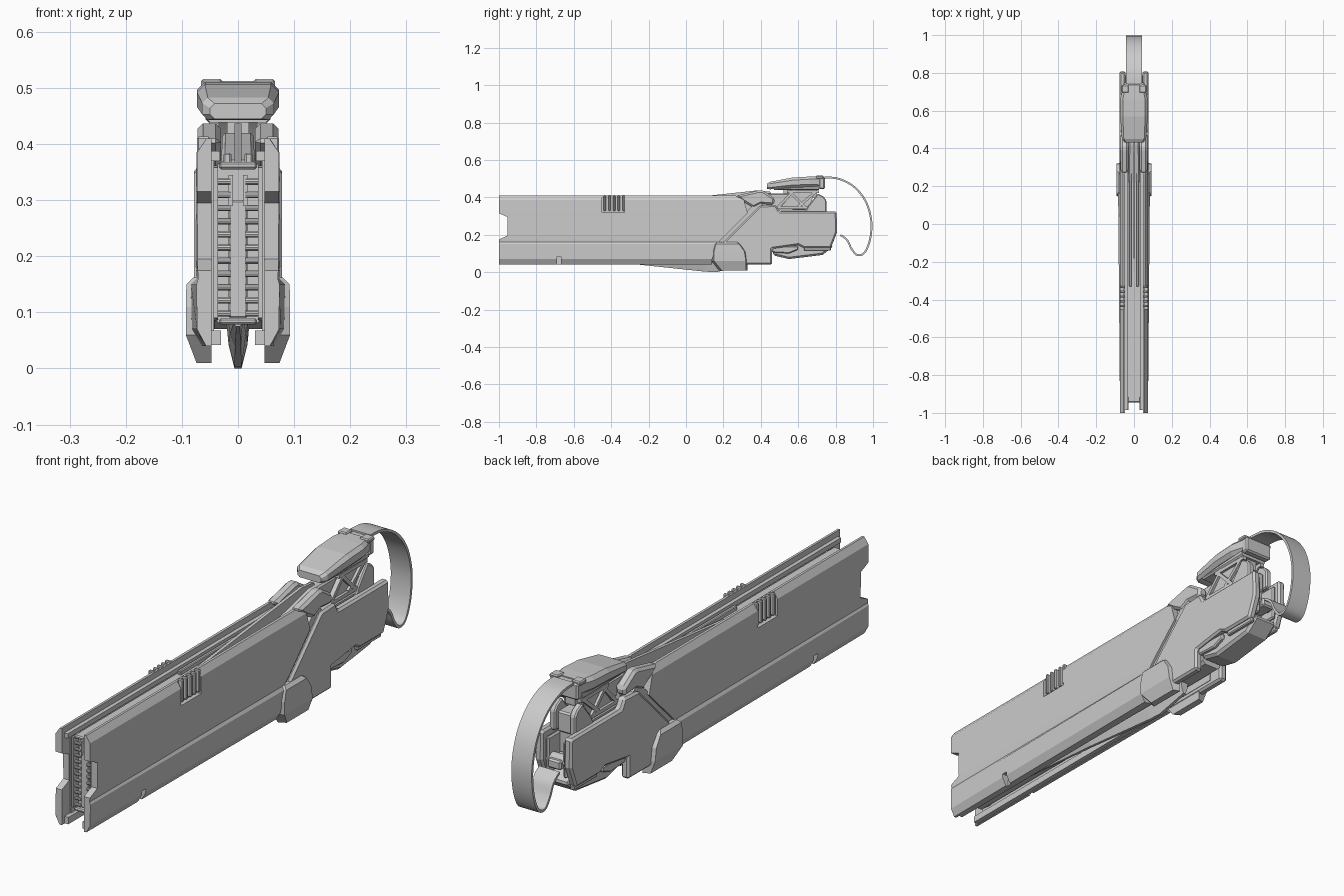
import bpy, bmesh, math
from mathutils import Vector

if "Cube" in bpy.data.objects:
    bpy.data.objects.remove(bpy.data.objects["Cube"])


def finish(name, bm, mirror=False, bevel=0, smooth=False):
    bmesh.ops.recalc_face_normals(bm, faces=bm.faces[:])
    me = bpy.data.meshes.new(name)
    bm.to_mesh(me)
    bm.free()
    ob = bpy.data.objects.new(name, me)
    bpy.context.collection.objects.link(ob)
    if bevel:
        b = ob.modifiers.new("bevel", 'BEVEL')
        b.width, b.segments, b.limit_method = bevel, 1, 'ANGLE'
        b.angle_limit = math.radians(35)
    if mirror:
        ob.modifiers.new("mirror", 'MIRROR')
    if smooth:
        for p in me.polygons:
            p.use_smooth = True
    return ob


def loft(name, rings, **kw):
    bm = bmesh.new()
    vs = [[bm.verts.new(p) for p in r] for r in rings]
    n = len(rings[0])
    for a, b in zip(vs, vs[1:]):
        for i in range(n):
            j = (i + 1) % n
            bm.faces.new((a[i], a[j], b[j], b[i]))
    bm.faces.new(vs[0])
    bm.faces.new(vs[-1])
    return finish(name, bm, **kw)


def prism(name, yz, x0, x1, **kw):
    return loft(name, [[(x, y, z) for y, z in yz] for x in (x0, x1)], **kw)


def box(name, x, y, z, **kw):
    return prism(name, [(y[0], z[0]), (y[1], z[0]), (y[1], z[1]), (y[0], z[1])], x[0], x[1], **kw)


def bar(name, a, b, t, x0, x1, **kw):
    a, b = Vector(a), Vector(b)
    d = (b - a).normalized() * t / 2
    n = Vector((-d.y, d.x))
    return prism(name, [a + n, a - n, b - n, b + n], x0, x1, **kw)


def octagon(y, w, z0, z1, c):
    return [(-w + c, y, z0), (w - c, y, z0), (w, y, z0 + c), (w, y, z1 - c),
            (w - c, y, z1), (-w + c, y, z1), (-w, y, z1 - c), (-w, y, z0 + c)]


def rod(name, x0, x1, y, z, r, n=10, **kw):
    pts = [(y + r * math.cos(2 * math.pi * i / n), z + r * math.sin(2 * math.pi * i / n)) for i in range(n)]
    return prism(name, pts, x0, x1, **kw)


# Long front side plates: rows of (z, x at front, x at rear, y front, y rear)
rows = [(.04, .057, .064, -1, .14), (.07, .073, .082, -1, .14), (.15, .074, .084, -1, .165),
        (.16, .071, .074, -1, .175), (.175, .072, .075, -1, .19), (.195, .072, .076, -.955, .21),
        (.295, .073, .075, -.955, .31), (.315, .073, .075, -1, .33), (.385, .073, .074, -1, .31),
        (.41, .056, .058, -1, .265)]
plate = loft("side_plate", [[(xs, y0, z), (xe, y1, z), (.047, y1, z), (.047, y0, z)]
                            for z, xs, xe, y0, y1 in rows])
cutters = [box("vent_cutter", (.056, .1), (-.45, -.33), (.32, .45)),
           box("notch_cutter", (.04, .1), (-.69, -.667), (.0, .085))]
for c in cutters:
    m = plate.modifiers.new("cut", 'BOOLEAN')
    m.operation, m.object, m.solver = 'DIFFERENCE', c, 'EXACT'
    c.hide_render = True
    bpy.context.view_layer.objects.active = plate
    bpy.ops.object.modifier_apply(modifier=m.name)
    bpy.data.objects.remove(c)
plate.modifiers.new("mirror", 'MIRROR')

# Inner flanges of the plates and the vent ribs
box("top_flange", (.032, .05), (-.985, .28), (.37, .388), mirror=True)
box("bottom_flange", (.03, .05), (-.985, .14), (.042, .068), mirror=True)
box("inner_liner", (.043, .049), (-.95, .4), (.06, .38), mirror=True)
for i in range(5):
    y = -.44 + i * .025
    box("vent_rib", (.05, .073), (y, y + .012), (.328, .413), mirror=True, bevel=.003)

# Central core with framed, ribbed front
loft("core", [octagon(y, .043, .078, .368, .012) for y in (-.915, .46)])
prism("core_frame_side", [(-.945, .09), (-.9, .085), (-.9, .362), (-.945, .358)], .036, .043, mirror=True)
box("core_frame_top", (-.034, .034), (-.945, -.9), (.355, .368), bevel=.004)
box("core_frame_bottom", (-.034, .034), (-.945, -.9), (.078, .09), bevel=.004)
box("core_spine", (-.017, .017), (-.93, -.9), (.09, .30), bevel=.003)
box("core_spine_prong", (.009, .017), (-.935, -.9), (.29, .345), mirror=True)
for i in range(11):
    rod("core_rib", .013, .037, -.932, .098 + i * .0235, .006, mirror=True)

# Top rails, centre fin and rear deck
box("top_rail", (.012, .026), (-.33, .42), (.36, .384), mirror=True, bevel=.003)
prism("centre_fin", [(-.33, .36), (.38, .437), (.45, .43), (.48, .36)], -.006, .006)
loft("rear_deck", [octagon(.22, .03, .35, .372, .006), octagon(.42, .028, .35, .42, .006),
                   octagon(.64, .028, .33, .42, .006)])

# Keel under the core
loft("keel", [[(-w, y, .085), (w, y, .085), (w * .8, y, (.085 + z) / 2), (w * .3, y, z), (-w * .3, y, z),
               (-w * .8, y, (.085 + z) / 2)]
              for y, w, z in ((-.65, .01, .075), (-.25, .018, .04), (.1, .021, .003), (.16, .021, 0), (.3, .018, .03))])

# Rear side plates, with caps bridging the diagonal seam
prism("rear_side_plate", [(.152, .112), (.395, .355), (.48, .36), (.5, .325), (.805, .325), (.808, .215),
                          (.775, .13), (.63, .13), (.60, .145), (.46, .125), (.46, .04), (.152, .04)],
      .045, .078, mirror=True, bevel=.008)
bar("seam_backing", (.14, .11), (.40, .37), .04, .045, .066, mirror=True)
prism("shoulder_cap", [(.265, .408), (.39, .437), (.41, .437), (.475, .395), (.47, .36), (.40, .365), (.36, .345),
                       (.31, .375)], .03, .072, mirror=True, bevel=.01)

# Flared lower pods
loft("lower_pod", [[(xi, y0, z), (xo, y0 + .015, z), (xo, y1 - .01, z), (xi, y1, z)]
                   for z, xi, xo, y0, y1 in ((.01, .047, .074, .175, .33), (.06, .047, .093, .135, .33),
                                             (.11, .06, .093, .135, .322), (.15, .06, .092, .145, .295),
                                             (.162, .065, .08, .155, .28))], mirror=True)

# Rear inner body, hinge and grip block
box("rear_body", (-.047, .047), (.4, .72), (.15, .335), bevel=.008)
box("rear_cheek", (.03, .046), (.68, .79), (.16, .30), mirror=True, bevel=.006)
rod("rear_hinge", -.046, .046, .765, .215, .022, 16)
box("strap_anchor", (-.028, .028), (.72, .80), (.19, .225), bevel=.006)
prism("grip_block", [(.465, .135), (.465, .09), (.55, .07), (.73, .092), (.79, .14), (.74, .165), (.5, .165)],
      -.052, .052, bevel=.01)
prism("grip_side_pad", [(.46, .105), (.55, .10), (.6, .12), (.6, .14), (.46, .14)], .045, .066, mirror=True, bevel=.005)
box("grip_ledge", (.05, .067), (.63, .775), (.115, .135), mirror=True, bevel=.004)

# Truss bracket carrying the head
for a, b in (((.49, .345), (.66, .345)), ((.49, .345), (.58, .44)), ((.55, .435), (.64, .345)),
             ((.60, .35), (.70, .435)), ((.54, .43), (.71, .43))):
    bar("truss_bar", a, b, .014, .034, .052, mirror=True)
prism("truss_web", [(.50, .34), (.58, .435), (.69, .435), (.66, .34)], .034, .042, mirror=True)
prism("rear_upright", [(.63, .31), (.65, .35), (.705, .42), (.735, .405), (.75, .385), (.75, .31)],
      .03, .056, mirror=True, bevel=.005)
box("upright_bridge", (-.035, .035), (.66, .73), (.30, .38), bevel=.006)
box("head_post", (-.02, .02), (.52, .70), (.40, .455))

# Head block with faceted front and rear clasp
loft("head", [octagon(.432, .05, .445, .472, .008), octagon(.45, .064, .443, .483, .01),
              octagon(.57, .073, .452, .506, .014), octagon(.66, .073, .455, .511, .014),
              octagon(.715, .06, .455, .511, .012)])
loft("head_underside", [octagon(.47, .055, .438, .462, .006), octagon(.71, .058, .438, .462, .006)])
box("head_clasp", (-.06, .06), (.71, .742), (.445, .508), bevel=.006)
box("clasp_pad", (.028, .066), (.695, .735), (.50, .516), mirror=True, bevel=.004)

# Curved rear strap, splined through its side-view path
path = [Vector(p) for p in ((.70, .502), (.74, .507), (.82, .498), (.90, .455), (.96, .38), (.99, .28), (.985, .18),
                            (.955, .105), (.915, .092), (.885, .125), (.862, .17), (.825, .198), (.78, .205))]
curve = []
for i in range(1, len(path) - 2):
    p0, p1, p2, p3 = path[i - 1:i + 3]
    for k in range(6):
        t = k / 6
        curve.append(.5 * (2 * p1 + (p2 - p0) * t + (2 * p0 - 5 * p1 + 4 * p2 - p3) * t * t
                           + (3 * p1 - p0 - 3 * p2 + p3) * t ** 3))
curve.append(path[-2])
rings = []
for i, p in enumerate(curve):
    d = (curve[min(i + 1, len(curve) - 1)] - curve[max(i - 1, 0)]).normalized()
    n = Vector((-d.y, d.x)) * .005
    a, b = p + n, p - n
    rings.append([(-.043, a.x, a.y), (.043, a.x, a.y), (.043, b.x, b.y), (-.043, b.x, b.y)])
strap = loft("strap", rings)
bpy.ops.object.select_all(action='DESELECT')
strap.select_set(True)
bpy.context.view_layer.objects.active = strap
bpy.ops.object.shade_smooth_by_angle(angle=math.radians(35))
